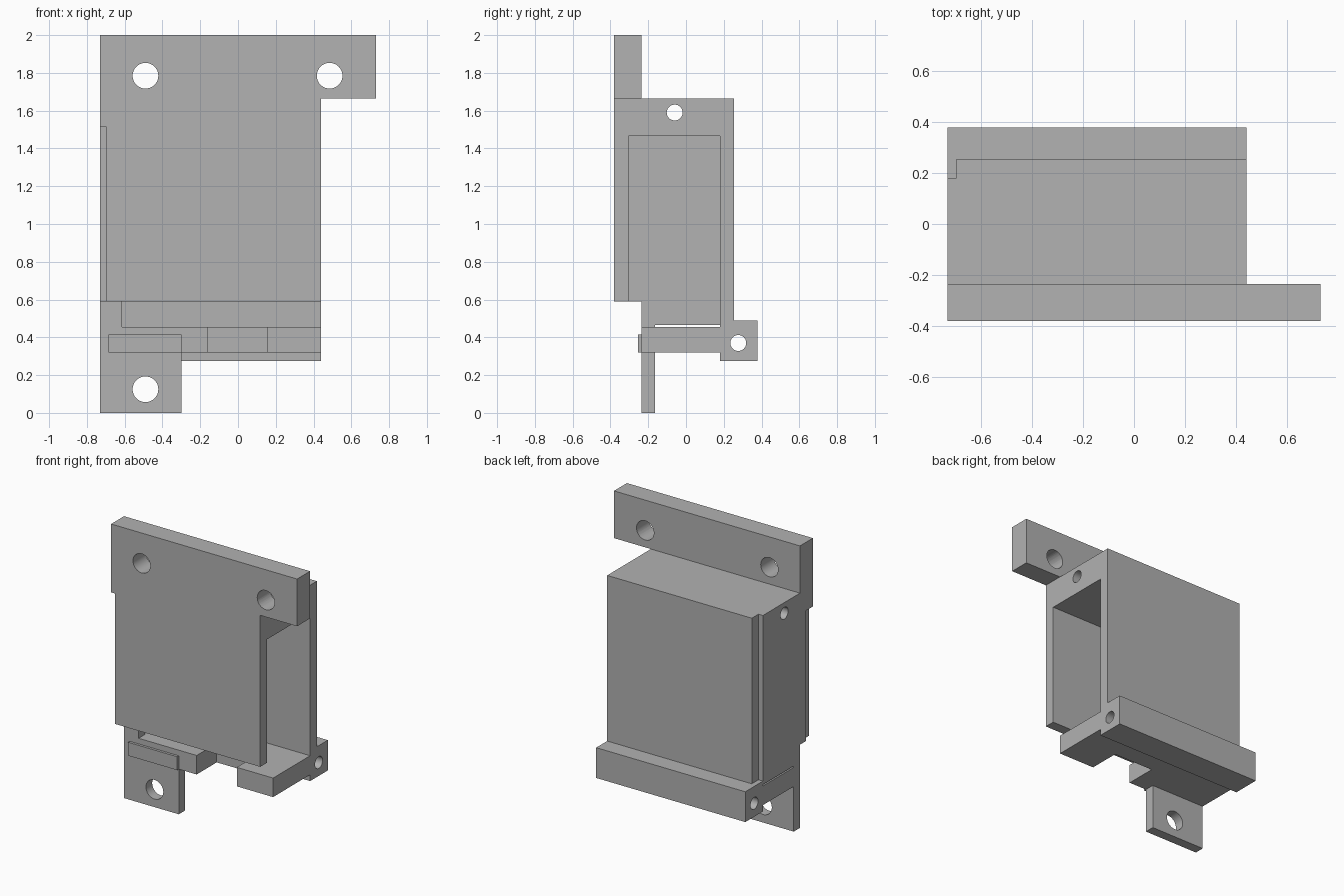
import bpy, bmesh, math
from mathutils import Vector

cube = bpy.data.objects.get("Cube")
if cube:
    bpy.data.objects.remove(cube, do_unlink=True)

# Single grey material
grey = bpy.data.materials.new("grey_plastic")
grey.use_nodes = True
colour = (0.445, 0.445, 0.445, 1)
grey.diffuse_color = colour
grey.node_tree.nodes["Principled BSDF"].inputs["Base Color"].default_value = colour

LEFT, RIGHT = -0.73, 0.44      # housing ends along x
FRONT, STEP = -0.38, -0.235    # front face and the lower set-back face
WALL, BACK = -0.305, 0.18      # inside faces of the front and back walls
TOP, FLOOR = 1.665, 0.455      # housing top and floor height


def extrude(name, points, axis, start, end):
    """Extrude a flat outline along an axis (0 = x, 1 = y, 2 = z)."""
    bm = bmesh.new()
    verts = []
    for p in points:
        co = list(p)
        co.insert(axis, start)
        verts.append(bm.verts.new(co))
    face = bm.faces.new(verts)
    ret = bmesh.ops.extrude_face_region(bm, geom=[face])
    move = Vector((0, 0, 0))
    move[axis] = end - start
    bmesh.ops.translate(bm, vec=move,
                        verts=[g for g in ret["geom"] if isinstance(g, bmesh.types.BMVert)])
    bmesh.ops.recalc_face_normals(bm, faces=bm.faces)
    mesh = bpy.data.meshes.new(name)
    bm.to_mesh(mesh)
    bm.free()
    mesh.materials.append(grey)
    obj = bpy.data.objects.new(name, mesh)
    bpy.context.collection.objects.link(obj)
    return obj


def box(name, x, y, z):
    outline = [(x[0], y[0]), (x[1], y[0]), (x[1], y[1]), (x[0], y[1])]
    return extrude(name, outline, 2, z[0], z[1])


def drill(obj, axis, centre, radius):
    """Cut a round through-hole along an axis and smooth its wall."""
    ring = [(centre[0] + radius * math.cos(math.tau * i / 48),
             centre[1] + radius * math.sin(math.tau * i / 48)) for i in range(48)]
    cutter = extrude("hole_cutter", ring, axis, -1.5, 1.5)
    cutter.hide_render = True
    mod = obj.modifiers.new("hole", "BOOLEAN")
    mod.operation = "DIFFERENCE"
    mod.solver = "EXACT"
    mod.object = cutter
    bpy.ops.object.select_all(action="DESELECT")
    obj.select_set(True)
    bpy.context.view_layer.objects.active = obj
    bpy.ops.object.modifier_apply(modifier=mod.name)
    bpy.data.objects.remove(cutter, do_unlink=True)
    bpy.ops.object.shade_smooth_by_angle(angle=math.radians(30))


# Mounting flange with two screw holes
flange = box("top_flange", (LEFT, -LEFT), (FRONT, STEP), (TOP, 2))
for x in (-0.49, 0.485):
    drill(flange, 1, (x, 1.785), 0.068)

# Front wall, slightly stepped in at its lower right edge
extrude("front_wall", [(-0.7, 0.59), (RIGHT, 0.59), (RIGHT, TOP), (LEFT, TOP),
                       (LEFT, 1.515), (-0.7, 1.515)], 1, FRONT, WALL)

# Roof block with a long pin hole
roof = box("roof_block", (LEFT, RIGHT), (WALL, BACK), (1.465, TOP))
drill(roof, 0, (-0.06, 1.59), 0.042)

# Closed side wall, with its front edge set back below the front wall
extrude("side_wall", [(WALL, 0.59), (STEP, 0.59), (STEP, FLOOR), (-0.165, FLOOR),
                      (-0.165, 0.465), (BACK, 0.465), (BACK, 1.465), (WALL, 1.465)],
        0, LEFT, -0.615)

# Back wall, shorter than the housing so a corner groove remains
box("back_wall", (-0.695, RIGHT), (BACK, 0.255), (0.49, TOP))

# Floor with a notch in the front edge
extrude("floor", [(LEFT, STEP), (-0.16, STEP), (-0.16, -0.01), (0.155, -0.01),
                  (0.155, STEP), (RIGHT, STEP), (RIGHT, BACK), (LEFT, BACK)],
        2, 0.32, FLOOR)

# Bottom hinge bar with a long pin hole
bar = box("hinge_bar", (LEFT, RIGHT), (BACK, 0.378), (0.275, 0.49))
drill(bar, 0, (0.277, 0.37), 0.042)

# Lower mounting tab and its raised rib
tab = box("lower_tab", (LEFT, -0.3), (STEP, -0.165), (0, 0.32))
drill(tab, 1, (-0.49, 0.125), 0.068)
box("tab_rib", (-0.685, -0.3), (-0.253, STEP), (0.32, 0.415))
